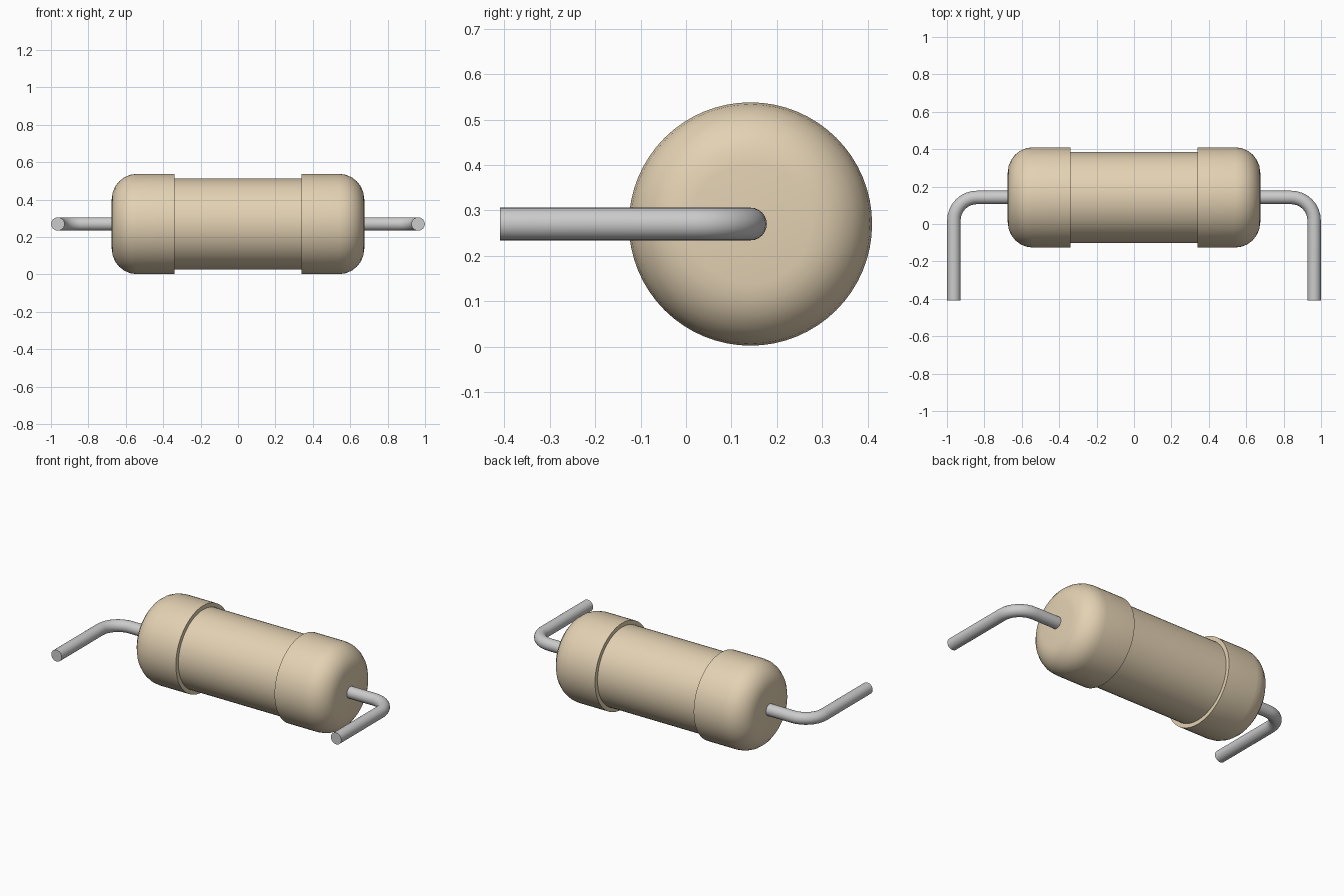
import bpy, bmesh
from math import sin, cos, pi
from mathutils import Vector, Matrix

if "Cube" in bpy.data.objects:
    bpy.data.objects.remove(bpy.data.objects["Cube"])

AXIS_Y, AXIS_Z = 0.142, 0.27      # centre line of the component
R_CAP, R_MID = 0.268, 0.243
X_END, X_STEP = 0.675, 0.34
FILLET = 0.135
R_LEAD, X_LEAD, BEND = 0.036, 0.963, 0.123


def arc(cx, cy, r, a0, a1, n):
    return [(cx + r * cos(a0 + (a1 - a0) * i / n),
             cy + r * sin(a0 + (a1 - a0) * i / n)) for i in range(n + 1)]


def finish(obj, angle=0.7):
    bpy.ops.object.select_all(action='DESELECT')
    obj.select_set(True)
    bpy.context.view_layer.objects.active = obj
    bpy.ops.object.shade_smooth_by_angle(angle=angle)


def lathe(name, profile, mat, segments=64):
    """Spin an (x, radius) profile around the X axis."""
    bm = bmesh.new()
    verts = [bm.verts.new((x, 0, r)) for x, r in profile]
    edges = [bm.edges.new(p) for p in zip(verts, verts[1:])]
    bmesh.ops.spin(bm, geom=verts + edges, cent=(0, 0, 0), axis=(1, 0, 0),
                   angle=2 * pi, steps=segments)
    bmesh.ops.remove_doubles(bm, verts=bm.verts[:], dist=1e-5)
    bmesh.ops.recalc_face_normals(bm, faces=bm.faces[:])
    me = bpy.data.meshes.new(name)
    bm.to_mesh(me)
    bm.free()
    me.materials.append(mat)
    obj = bpy.data.objects.new(name, me)
    bpy.context.collection.objects.link(obj)
    obj.location = (0, AXIS_Y, AXIS_Z)
    finish(obj)
    return obj


def lead(name, side):
    """Round wire swept along a bent path, closed at both ends."""
    path = [(X_END - 0.02, AXIS_Y)]
    path += arc(X_LEAD - BEND, AXIS_Y - BEND, BEND, pi / 2, 0, 8)
    path += [(X_LEAD, -0.41)]
    pts = [Vector((x * side, y, AXIS_Z)) for x, y in path]
    n, bm, rings = 24, bmesh.new(), []
    for i, p in enumerate(pts):
        t = (pts[min(i + 1, len(pts) - 1)] - pts[max(i - 1, 0)])
        if i == 1:
            t = Vector((side, 0, 0))
        elif i == len(pts) - 2:
            t = Vector((0, -1, 0))
        across = Vector((0, 0, 1)).cross(t.normalized())
        rings.append([bm.verts.new(p + R_LEAD * (cos(a) * across + sin(a) * Vector((0, 0, 1))))
                      for a in (2 * pi * k / n for k in range(n))])
    for a, b in zip(rings, rings[1:]):
        for k in range(n):
            j = (k + 1) % n
            bm.faces.new((a[k], a[j], b[j], b[k]))
    bm.faces.new(rings[0])
    bm.faces.new(rings[-1])
    bmesh.ops.recalc_face_normals(bm, faces=bm.faces[:])
    me = bpy.data.meshes.new(name)
    bm.to_mesh(me)
    bm.free()
    obj = bpy.data.objects.new(name, me)
    bpy.context.collection.objects.link(obj)
    finish(obj)


tan = bpy.data.materials.new("tan_coating")
tan.diffuse_color = (0.77, 0.64, 0.45, 1)
tan.use_nodes = True
tan.node_tree.nodes["Principled BSDF"].inputs["Base Color"].default_value = tan.diffuse_color

# Body: thinner middle barrel with a rounded cap at each end
right_half = [(X_STEP, R_MID), (X_STEP, R_CAP)]
right_half += arc(X_END - FILLET, R_CAP - FILLET, FILLET, pi / 2, 0, 6)
right_half += [(X_END, 0)]
left_half = [(-x, r) for x, r in reversed(right_half)]
lathe("resistor_body", left_half + right_half, tan)

# Bent wire leads
lead("lead_right", 1)
lead("lead_left", -1)
